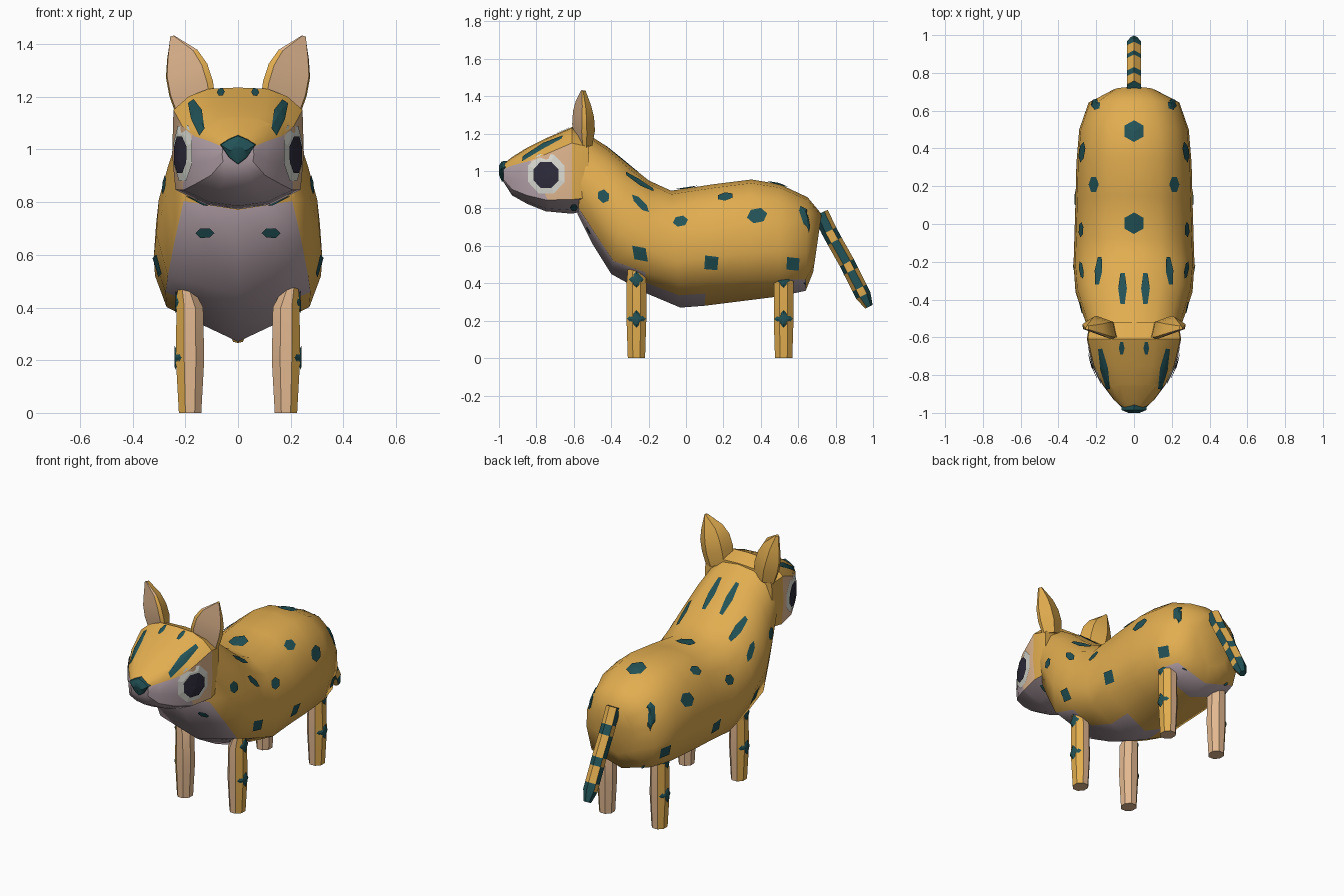
import bpy, bmesh, math
from mathutils import Vector
from mathutils.bvhtree import BVHTree

if "Cube" in bpy.data.objects:
    bpy.data.objects.remove(bpy.data.objects["Cube"])

PALETTE = [("gold", (0.76, 0.42, 0.08)), ("peach", (0.76, 0.48, 0.28)),
           ("lilac", (0.47, 0.37, 0.41)), ("teal", (0.016, 0.085, 0.095)),
           ("eye_white", (0.72, 0.72, 0.66)), ("pupil", (0.028, 0.025, 0.045))]
GOLD, PEACH, LILAC, TEAL, WHITE, PUPIL = range(6)
MATS = []
for label, rgb in PALETTE:
    m = bpy.data.materials.new(label)
    m.diffuse_color = (*rgb, 1)
    m.use_nodes = True
    m.node_tree.nodes["Principled BSDF"].inputs["Base Color"].default_value = m.diffuse_color
    MATS.append(m)


def finish(name, bm, smooth=None):
    me = bpy.data.meshes.new(name)
    bm.to_mesh(me)
    ob = bpy.data.objects.new(name, me)
    bpy.context.collection.objects.link(ob)
    for m in MATS:
        me.materials.append(m)
    if smooth:
        bpy.ops.object.select_all(action='DESELECT')
        ob.select_set(True)
        bpy.context.view_layer.objects.active = ob
        bpy.ops.object.shade_smooth_by_angle(angle=math.radians(smooth))
    return ob


def skin(name, rings, colour, smooth=40, cut=None):
    """Bridge rings of points, cap the ends, colour faces; returns a ray-cast tree."""
    bm = bmesh.new()
    loops = [[bm.verts.new(p) for p in r] for r in rings]
    n = len(rings[0])
    for a, b in zip(loops, loops[1:]):
        for i in range(n):
            bm.faces.new((a[i], a[(i + 1) % n], b[(i + 1) % n], b[i]))
    bm.faces.new(loops[0])
    bm.faces.new(loops[-1])
    bmesh.ops.recalc_face_normals(bm, faces=bm.faces)
    if cut:
        bmesh.ops.bisect_plane(bm, geom=bm.verts[:] + bm.edges[:] + bm.faces[:],
                               plane_co=cut[0], plane_no=cut[1])
    bm.normal_update()
    for f in bm.faces:
        f.material_index = colour(f)
    tree = BVHTree.FromBMesh(bm)
    finish(name, bm, smooth)
    bm.free()
    return tree


def mirrored(half):
    """Full ring from a half section running top to bottom."""
    return half + [(-x, y, z) for x, y, z in half[-2:0:-1]]


def tube(path, radii, n):
    rings = []
    for i, p in enumerate(path):
        a, b = Vector(path[max(i - 1, 0)]), Vector(path[min(i + 1, len(path) - 1)])
        side = Vector((1, 0, 0))
        up = (b - a).normalized().cross(side).normalized()
        rx, ry = radii[i]
        angs = [2 * math.pi * (k + .5) / n for k in range(n)]
        rings.append([Vector(p) + side * rx * math.cos(t) + up * ry * math.sin(t) for t in angs])
    return rings


def spot(name, tree, axis, start, u, v, ru, rv, ang=0, n=6, mat=TEAL, lift=.006):
    """Thin patch projected on to a surface along the x, y or z axis."""
    axes = [k for k in range(3) if k != axis]
    sign = -1 if start > 0 else 1
    d = Vector((0, 0, 0))
    d[axis] = sign
    bm = bmesh.new()

    def drop(r, t):
        a, b = r * ru * math.cos(t), r * rv * math.sin(t)
        o = Vector((0, 0, 0))
        o[axis] = start
        o[axes[0]] = u + a * math.cos(ang) - b * math.sin(ang)
        o[axes[1]] = v + a * math.sin(ang) + b * math.cos(ang)
        hit, nor, _, _ = tree.ray_cast(o, d)
        if hit is None:
            hit, nor, _, _ = tree.find_nearest(o - d * (abs(start) - .2) * -1)
        return bm.verts.new(hit + nor * lift)

    mid = drop(0, 0)
    rings = [[drop(r, 2 * math.pi * (k + .5 * (n == 8)) / n) for k in range(n)]
             for r in (.35, .7, 1)]
    for k in range(n):
        j = (k + 1) % n
        bm.faces.new((mid, rings[0][k], rings[0][j]))
        for a, b in zip(rings, rings[1:]):
            bm.faces.new((a[k], b[k], b[j], a[j]))
    bm.normal_update()
    for f in bm.faces:
        f.material_index = mat
        if f.normal.dot(d) > 0:
            f.normal_flip()
    finish(name, bm)
    bm.free()


# Body and neck: top y,z / bottom y,z / half width / height fraction of belly edge
BODY = [(.725, .77, .68, .46, .12, .85), (.65, .86, .64, .36, .24, .88),
        (.5, .93, .5, .33, .29, .85), (.35, .955, .3, .305, .305, .83),
        (.15, .93, .1, .28, .31, .8), (-.08, .895, -.03, .27, .315, .79),
        (-.2, .95, -.22, .35, .32, .82), (-.3, 1.03, -.4, .45, .31, .88),
        (-.42, 1.13, -.5, .61, .275, .88), (-.53, 1.2, -.58, .77, .24, .92)]
rings = []
for ty, tz, by, bz, w, e in BODY:
    section = [(0, 0), (.45, .03), (.78, .16), (.97, .38), (1, .6),
               (.86, e), (.44, (1 + e) / 2), (0, 1)]
    rings.append(mirrored([(x * w, ty + (by - ty) * f, tz + (bz - tz) * f) for x, f in section]))
belly = {round(z, 4) for r in rings for x, y, z in r[5:10]}


def body_colour(f):
    low = all(round(v.co.z, 4) in belly for v in f.verts)
    return LILAC if low and f.calc_center_median().y < .645 else GOLD


body = skin("body", rings, body_colour, 60)

# Head: y, top, forehead edge, bottom, half width
HEAD = [(-.52, 1.2, 1.13, .79, .235), (-.61, 1.235, 1.15, .772, .25),
        (-.75, 1.175, 1.09, .785, .217), (-.85, 1.125, 1.05, .825, .168),
        (-.93, 1.075, 1.03, .87, .108), (-.975, 1.04, 1.01, .94, .06)]
rings = []
for y, t, e, b, w in HEAD:
    h = e - b
    rings.append(mirrored([(0, y, t), (.45 * w, y, t - .005), (.75 * w, y, t - .4 * (t - e)),
                           (.98 * w, y, e), (w, y, b + h * .55), (.95 * w, y, b + h * .2),
                           (.5 * w, y, b + h * .05), (0, y, b)]))
CUT = Vector((0, -.83, 1.05)), Vector((0, 1, .44))


def head_colour(f):
    c = f.calc_center_median()
    edge = 1.15 + (c.y + .61) * .4
    if c.y > -.6:
        return LILAC if f.normal.z < -.6 else GOLD
    if c.z > edge and f.normal.z > .25:
        return GOLD
    return PEACH if (c - CUT[0]).dot(CUT[1]) > 0 and f.normal.z > -.6 else LILAC


head = skin("head", rings, head_colour, 35, CUT)

# Nose
nose = [(-.95, 1.055, .94, .07), (-.985, 1.052, .945, .065), (-1.0, 1.03, .98, .03)]
skin("nose", [mirrored([(0, y, t), (.55 * w, y, t - .015), (w, y, t - .035),
                        (.5 * w, y, b + .025), (0, y, b)]) for y, t, b, w in nose],
     lambda f: TEAL, 30)

# Ears: centre x,z / half width / half depth
EAR = [(.155, 1.15, .08, .045), (.172, 1.23, .09, .06), (.19, 1.3, .085, .055),
       (.208, 1.36, .062, .04), (.248, 1.43, .008, .015)]
yaw = math.radians(20)
for s in (1, -1):
    rings = []
    for x, z, w, dep in EAR:
        pts = [(-1, -.35), (-.8, -.6), (.85, -.6), (1, -.2), (.5, .85), (-.5, .85)]
        rings.append([(s * (x + a * w * math.cos(yaw) - b * dep * math.sin(yaw)),
                       -.55 + a * w * math.sin(yaw) + b * dep * math.cos(yaw),
                       z - a * w * .3) for a, b in pts])
    skin("ear", rings,
         lambda f: PEACH if f.normal.y < -.55 and f.normal.x * s > -.2 else GOLD, 35)

# Legs with diamond marks
for s in (1, -1):
    for y, label in ((-.265, "front_leg"), (.522, "hind_leg")):
        path = [(s * .182, y, 0), (s * .182, y, .2), (s * .183, y, .4), (s * .2, y, .475)]
        leg = skin(label, tube(path, [(.046, .05), (.058, .057), (.055, .057), (.032, .05)], 8),
                   lambda f: GOLD if f.calc_center_median().x * s > .195 else PEACH, 30)
        for z in (.21, .42):
            spot("leg_diamond", leg, 0, s * 3, y, z, .036, .045, n=4)
        spot("leg_diamond", leg, 0, s * .01, y, .21, .036, .045, n=4)

# Striped tail
T = [(.72, .775), (.765, .68), (.795, .625), (.86, .51), (.882, .465),
     (.928, .375), (.948, .335), (.978, .275)]
bands = [(v[0] + w[0]) / 2 for v, w in zip(T, T[1:])]


def tail_colour(f):
    y = f.calc_center_median().y
    return (TEAL, GOLD)[min(range(7), key=lambda i: abs(bands[i] - y)) % 2]


skin("tail", tube([(0, *p) for p in T], [(.042, .042)] * 7 + [(.022, .022)], 6), tail_colour, 30)

# Centre spots on the back
for y in (.49, .005):
    spot("back_spot", body, 2, 3, 0, y, .057, .057, math.pi / 6)

# Paired marks: y, z, half sizes, angle, sides
SIDE = [(-.44, .865, .032, .038, .4, 6), (-.245, .825, .065, .02, -.8, 6),
        (-.245, .56, .042, .06, .78, 4), (-.03, .73, .042, .03, .2, 6),
        (.38, .76, .055, .042, .2, 6), (.135, .51, .05, .05, .7, 4), (.57, .505, .046, .048, .7, 4)]
# Marks seen from above: x, y, half sizes, angle
TOP = [(.21, .21, .027, .045, 0), (.2, .635, .025, .035, -.3),
       (.06, -.345, .023, .095, 0), (.185, -.25, .02, .085, .1)]
for s in (1, -1):
    for y, z, a, b, ang, n in SIDE:
        spot("side_spot", body, 0, s * 3, y, z, a, b, ang, n)
    for x, y, a, b, ang in TOP:
        spot("top_spot", body, 2, 3, s * x, y, a, b, s * ang)
    spot("cheek_spot", head, 0, s * 3, -.6, .81, .02, .02)
    spot("chest_spot", body, 1, -3, s * .125, .685, .036, .02)
    spot("crown_spot", head, 2, 3, s * .065, -.655, .015, .038)
    spot("brow_stripe", head, 2, 3, s * .155, -.765, .02, .125, -s * .2)
    # Eyes
    spot("eye_white", head, 0, s * 3, -.745, .985, .105, .112, 0, 8, WHITE, .005)
    spot("pupil", head, 0, s * 3, -.745, .98, .072, .075, 0, 8, PUPIL, .011)
